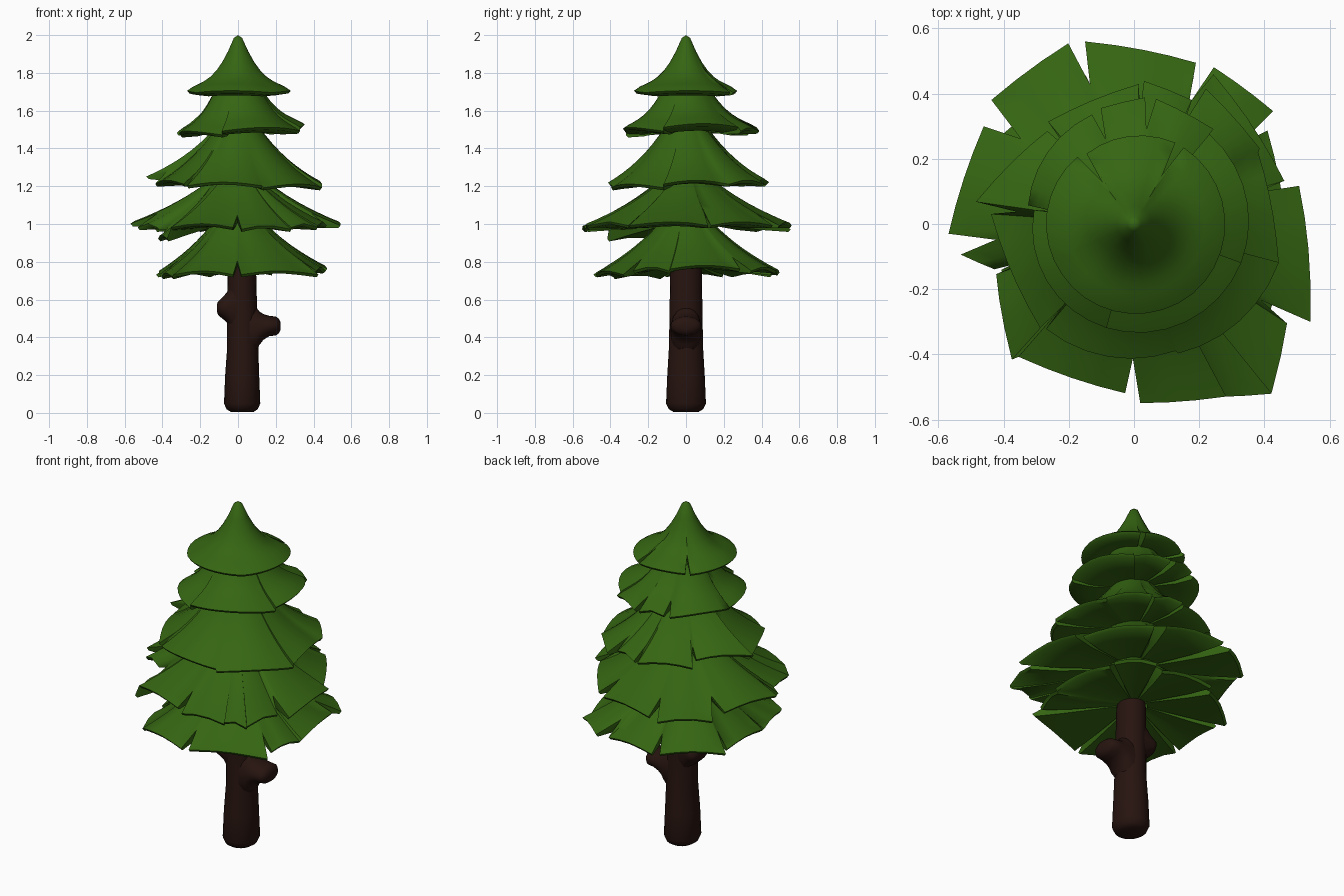
import bpy, bmesh
from math import sin, cos, pi, radians, ceil, hypot

if "Cube" in bpy.data.objects:
    bpy.data.objects.remove(bpy.data.objects["Cube"])


def material(name, rgb):
    m = bpy.data.materials.new(name)
    m.diffuse_color = (*rgb, 1)
    m.use_nodes = True
    m.node_tree.nodes["Principled BSDF"].inputs["Base Color"].default_value = m.diffuse_color
    return m


GREEN = material("needles", (0.035, 0.13, 0.006))
BROWN = material("bark", (0.02, 0.007, 0.005))


def finish(name, bm, mat, angle):
    bmesh.ops.remove_doubles(bm, verts=bm.verts, dist=0.0005)
    bmesh.ops.recalc_face_normals(bm, faces=bm.faces)
    me = bpy.data.meshes.new(name)
    bm.to_mesh(me)
    bm.free()
    me.materials.append(mat)
    ob = bpy.data.objects.new(name, me)
    bpy.context.collection.objects.link(ob)
    bpy.ops.object.select_all(action='DESELECT')
    ob.select_set(True)
    bpy.context.view_layer.objects.active = ob
    bpy.ops.object.shade_smooth_by_angle(angle=radians(angle))
    return ob


def skin(bm, columns):
    cols = [[bm.verts.new(p) for p in c] for c in columns]
    for i in range(len(cols)):
        a, b = cols[i], cols[(i + 1) % len(cols)]
        for k in range(len(a) - 1):
            bm.faces.new((a[k], b[k], b[k + 1], a[k + 1]))


# Radius along a petal rim: nearly straight between its corners unless very wide
def rim(r0, r1, span, t):
    lin = r0 + (r1 - r0) * t
    if span > 52:
        return lin
    d = radians(span)
    chord = sin(d) / (sin((1 - t) * d) / r0 + sin(t * d) / r1)
    return lin * 0.3 + chord * 0.7


# One skirt of branches: petals are (start angle, end angle, start radius, end radius, rim height)
def tier(name, r_in, z_top, power, droop, z_under, petals, notch=0.72, apex=None, ridge=0.02):
    spec = []
    for i, (a0, a1, r0, r1, z) in enumerate(petals):
        n = max(2, ceil((a1 - a0) / 11))
        for j in range(n + 1):
            t = j / n
            spec.append((a0 + (a1 - a0) * t, rim(r0, r1, a1 - a0, t),
                         z + ridge * (sin(pi * t) - 0.4), 1.0))
        b0, _, q0, _, z2 = petals[(i + 1) % len(petals)]
        if i == len(petals) - 1:
            b0 += 360
        if b0 - a1 > 1:
            spec.append(((a1 + b0) / 2, (r1 + q0) / 2, (z + z2) / 2, notch))
    columns = []
    for ang, R, Z, cut in spec:
        prof = [(0, apex)] if apex else []
        for k in range(9):
            s = k / 8 * cut
            h = (1 - s) ** power + droop * s ** 3 * (1 - s)
            prof.append((r_in + (R - r_in) * s, Z + (z_top - Z) * h))
        re, ze = prof[-1]
        prof += [(re - 0.012, ze - 0.014), (re * 0.7, (ze + z_under) / 2 - 0.022), (0.07, z_under)]
        c, s = cos(radians(ang)), sin(radians(ang))
        columns.append([(r * c, r * s, h) for r, h in prof])
    bm = bmesh.new()
    skin(bm, columns)
    return finish(name, bm, GREEN, 50)


tier("foliage_tip", 0.022, 1.985, 2.2, .8, 1.70, [
    (-50, 57, .28, .28, 1.70), (63, 124, .28, .26, 1.70),
    (130, 215, .27, .27, 1.70), (215, 310, .27, .28, 1.70)], apex=2.0, notch=.6, ridge=.01)

tier("foliage_upper", 0.11, 1.74, 1.9, .7, 1.50, [
    (-20, 50, .35, .36, 1.52), (50, 80, .38, .39, 1.50), (85, 106, .39, .37, 1.50),
    (111, 170, .36, .33, 1.49), (172, 255, .31, .33, 1.48), (255, 340, .33, .35, 1.50)],
    notch=.65)

tier("foliage_middle", 0.10, 1.53, 1.5, .4, 1.24, [
    (-15, 30, .46, .44, 1.22), (31, 62, .45, .47, 1.22), (65, 86, .42, .44, 1.23),
    (88, 130, .43, .41, 1.22), (133, 172, .39, .49, 1.26), (176, 228, .44, .43, 1.22),
    (230, 288, .42, .41, 1.21), (289, 345, .42, .46, 1.20)])

tier("foliage_lower", 0.10, 1.27, 1.4, .4, 1.01, [
    (-29, 13, .62, .52, 1.00), (16, 62, .48, .52, 1.00), (69, 105, .53, .58, 1.00),
    (110, 139, .59, .58, .98), (147, 183, .55, .57, 1.01), (190, 198, .54, .45, .99),
    (200, 228, .45, .56, .93), (229, 267, .54, .52, .99), (272, 298, .55, .60, .98),
    (298, 309, .60, .67, .99), (309, 327, .67, .56, 1.00)])

tier("foliage_bottom", 0.10, 1.05, 1.4, .4, .79, [
    (-10, 35, .48, .50, .77), (39, 63, .55, .54, .76), (68, 104, .49, .51, .75),
    (108, 150, .48, .50, .74), (154, 195, .45, .43, .74), (199, 228, .43, .52, .73),
    (229, 267, .52, .49, .74), (272, 322, .48, .54, .74), (326, 349, .50, .47, .76)])


# Turned bark parts: profile of (distance along axis, radius, side drift)
def turned(name, prof, place, sides=20):
    bm = bmesh.new()
    skin(bm, [[place(h, r * cos(2 * pi * i / sides), r * sin(2 * pi * i / sides), d)
               for h, r, d in prof] for i in range(sides)])
    return finish(name, bm, BROWN, 60)


turned("trunk", [(0.01, 0, .022), (0.005, .06, .022), (0.02, .083, .022), (0.05, .096, .022),
                 (.2, .090, .022), (.35, .082, .025), (.55, .079, .022),
                 (.75, .076, .02), (1.0, .06, .01), (1.02, 0, .01)],
       lambda h, u, v, d: (u + d, v * 1.1, h))


# Broken branch stubs as wide as the trunk, flaring up and down into it
def stub(name, z, prof):
    def place(h, u, v, d):
        r = hypot(u, v)
        return (h, v * (0.083 / r if r > .052 else 1.6), z + u + d)
    turned(name, prof, place)


stub("right_stub", .46, [(.06, .14, -.03), (.10, .115, -.02), (.112, .09, -.012),
                         (.135, .068, -.005), (.165, .054, 0), (.20, .05, 0), (.217, .038, 0),
                         (.225, .02, 0), (.225, 0, 0)])
stub("left_stub", .56, [(0, .16, 0), (-.035, .125, 0), (-.05, .09, 0), (-.07, .068, -.003),
                        (-.09, .05, -.005), (-.106, .034, -.005), (-.112, .018, -.005),
                        (-.112, 0, -.005)])
